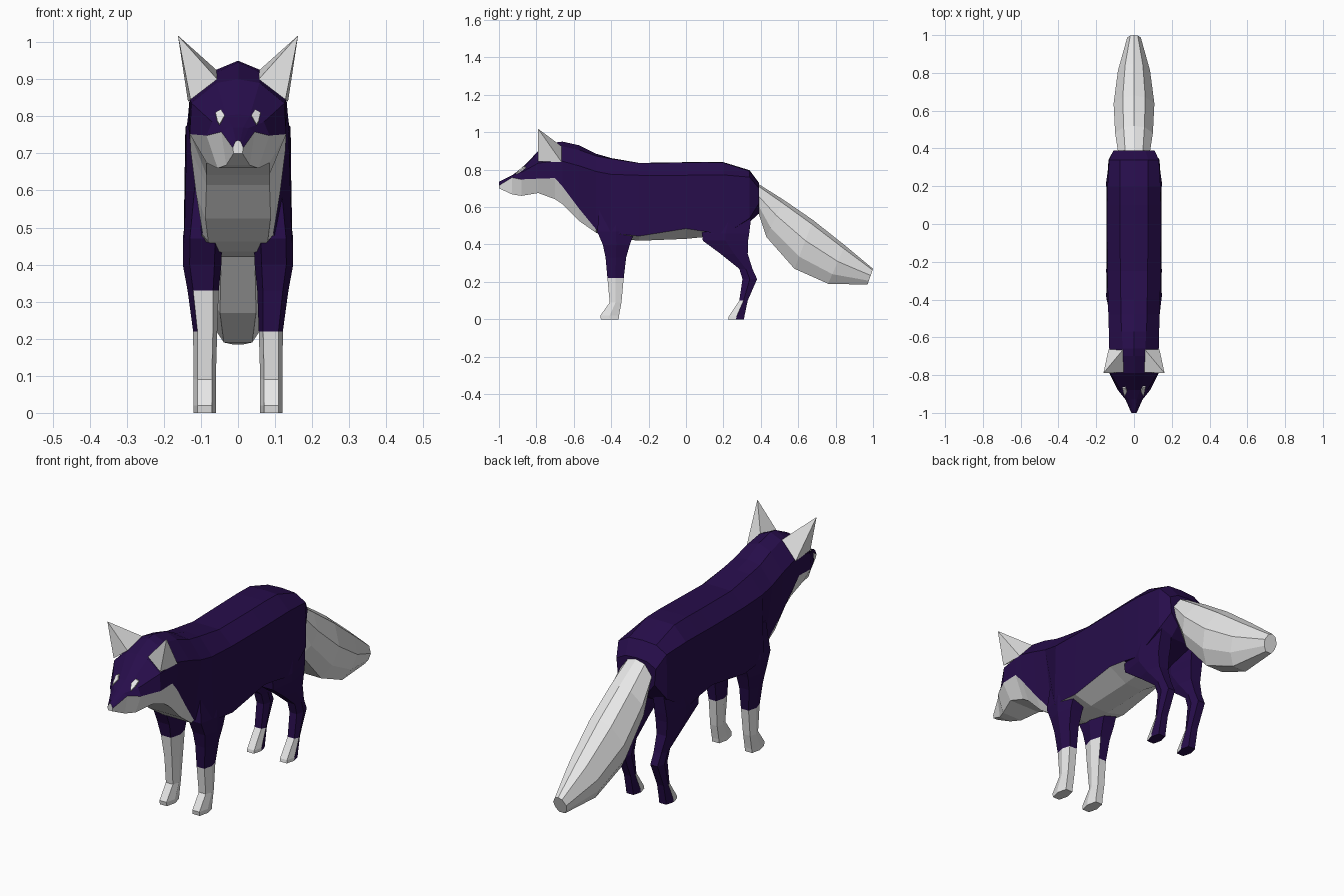
import bpy, bmesh
from mathutils import Vector
from mathutils.bvhtree import BVHTree


def material(name, rgb):
    m = bpy.data.materials.new(name)
    m.diffuse_color = (*rgb, 1)
    return m


FUR = material("dark purple fur", (0.02, 0.004, 0.07))
PALE = material("pale fur", (0.8, 0.8, 0.8))


def make(name, bm, rule):
    """Finish a mesh; rule(centre, normal, face_number) is True for pale faces."""
    bmesh.ops.recalc_face_normals(bm, faces=bm.faces)
    bm.faces.ensure_lookup_table()
    for i, f in enumerate(bm.faces):
        f.material_index = int(rule(f.calc_center_median(), f.normal, i))
    me = bpy.data.meshes.new(name)
    bm.to_mesh(me)
    me.materials.append(FUR)
    me.materials.append(PALE)
    ob = bpy.data.objects.new(name, me)
    bpy.context.collection.objects.link(ob)
    return ob


def loft(rings):
    """Skin closed rings of equal count and cap both ends."""
    bm = bmesh.new()
    vs = [[bm.verts.new(p) for p in r] for r in rings]
    n = len(vs[0])
    for a, b in zip(vs, vs[1:]):
        for i in range(n):
            j = (i + 1) % n
            bm.faces.new((a[i], a[j], b[j], b[i]))
    bm.faces.new(vs[0])
    bm.faces.new(vs[-1][::-1])
    return bm


# Body and head: y, ridge z, then x,z of back edge, shoulder, colour border, underside
HEAD = [
    (-1.0, .735, .006, .733, .010, .725, .014, .715, .012, .70),
    (-.93, .770, .014, .770, .028, .768, .045, .758, .032, .668),
    (-.88, .805, .032, .802, .070, .785, .085, .748, .055, .660),
    (-.79, .900, .058, .890, .125, .835, .130, .752, .085, .675),
    (-.70, .945, .060, .918, .130, .845, .130, .755, .085, .642),
]
TORSO = [
    (-.66, .950, .060, .925, .131, .845, .128, .710, .085, .615),
    (-.57, .930, .065, .905, .133, .820, .113, .590, .088, .525),
    (-.48, .885, .070, .873, .136, .790, .095, .480, .080, .462),
    (-.40, .862, .070, .858, .138, .775, .145, .460, .050, .435),
    (-.25, .836, .072, .835, .141, .770, .147, .445, .050, .420),
    (0.00, .840, .075, .838, .142, .770, .145, .485, .050, .430),
    (0.10, .842, .075, .840, .142, .772, .145, .470, .050, .440),
    (0.20, .840, .075, .838, .140, .772, .145, .450, .060, .460),
    (0.34, .797, .075, .792, .132, .760, .135, .540, .060, .520),
    (0.39, .730, .060, .725, .108, .700, .100, .620, .060, .565),
]


def body_ring(r):
    y, zt = r[:2]
    half = [(r[i], y, r[i + 1]) for i in (2, 4, 6, 8)]
    return [(0, y, zt)] + half + [(-x, y, z) for x, y, z in half[::-1]]


bm = loft([body_ring(r) for r in HEAD + TORSO])
SKIN = 9 * (len(HEAD + TORSO) - 1)
make("body", bm, lambda c, n, i: i == SKIN or (
    i < SKIN and i % 9 in (3, 4, 5) and c.y < .06))
surface = BVHTree.FromBMesh(bm)

# Eyes: thin plates laid on the face
EYE = [(.036, .800), (.046, .816), (.061, .808), (.056, .786), (.050, .775)]
for side, s in (("right", 1), ("left", -1)):
    eb = bmesh.new()
    pts = []
    for x, z in EYE:
        hit = surface.ray_cast(Vector((s * x, -2, z)), Vector((0, 1, 0)))[0]
        pts.append(hit + Vector((0, -.008, .003)))
    front = [eb.verts.new(p) for p in pts]
    back = [eb.verts.new(p + Vector((0, .009, -.003))) for p in pts]
    eb.faces.new(front)
    eb.faces.new(back[::-1])
    for i in range(5):
        j = (i + 1) % 5
        eb.faces.new((front[i], front[j], back[j], back[i]))
    make(side + "_eye", eb, lambda c, n, i: True)

# Ears: slanted pyramids with the tip over the front outer corner
EAR = [(.058, -.665, .925), (.135, -.665, .84), (.128, -.79, .845), (.056, -.785, .90)]
for side, s in (("right", 1), ("left", -1)):
    eb = bmesh.new()
    base = [eb.verts.new((s * x, y, z)) for x, y, z in EAR]
    tip = eb.verts.new((s * .162, -.79, 1.018))
    eb.faces.new(base)
    for i in range(4):
        eb.faces.new((base[i], base[(i + 1) % 4], tip))
    make(side + "_ear", eb, lambda c, n, i: True)

# Legs: z, front y, back y, inner x, outer x
FRONT_LEG = [
    (.62, -.46, -.27, .050, .130), (.47, -.475, -.275, .042, .149),
    (.40, -.445, -.30, .045, .149), (.33, -.43, -.32, .052, .136),
    (.22, -.42, -.333, .056, .121), (.09, -.408, -.345, .060, .120),
    (.02, -.458, -.358, .060, .120), (0, -.455, -.360, .060, .120),
]
BACK_LEG = [
    (.64, .15, .36, .050, .130), (.46, .085, .338, .045, .149),
    (.42, .09, .332, .048, .148), (.35, .185, .33, .055, .138),
    (.27, .285, .355, .060, .124), (.215, .302, .380, .060, .121),
    (.10, .285, .330, .062, .119), (.015, .228, .312, .060, .120),
    (0, .225, .310, .060, .120),
]


def leg_ring(r, s):
    z, yf, yb, xi, xo = r
    ym, c = (yf + yb) / 2, (xo - xi) * .18
    pts = [(xi + c, yf), (xo - c, yf), (xo, ym), (xo - c, yb), (xi + c, yb), (xi, ym)]
    return [(s * x, y, z) for x, y in pts]


def right_sock(c, n, i):
    return c.z < .22


def left_sock(c, n, i):
    # higher on the front and inner faces
    return c.z < .22 or (c.z < .33 and (n.y < -.8 or n.x > .3))


def toe(c, n, i):
    return .001 < c.z < .10 and n.y < .1 and c.y < .30


for side, s, sock in (("right", 1, right_sock), ("left", -1, left_sock)):
    make(side + "_front_leg", loft([leg_ring(r, s) for r in FRONT_LEG]), sock)
    make(side + "_back_leg", loft([leg_ring(r, s) for r in BACK_LEG]), toe)

# Tail: top y,z, bottom y,z, half width
TAIL = [
    (.385, .725, .385, .575, .085), (.52, .640, .430, .440, .100),
    (.68, .530, .580, .270, .108), (.85, .395, .760, .190, .085),
    (1.0, .270, .970, .185, .036),
]


def tail_ring(r):
    yt, zt, yb, zb, w = r
    shape = [(0, 0), (.55, .08), (1, .42), (.85, .75), (.45, 1),
             (-.45, 1), (-.85, .75), (-1, .42), (-.55, .08)]
    return [(w * u, yt + (yb - yt) * t, zt + (zb - zt) * t) for u, t in shape]


make("tail", loft([tail_ring(r) for r in TAIL]), lambda c, n, i: True)
